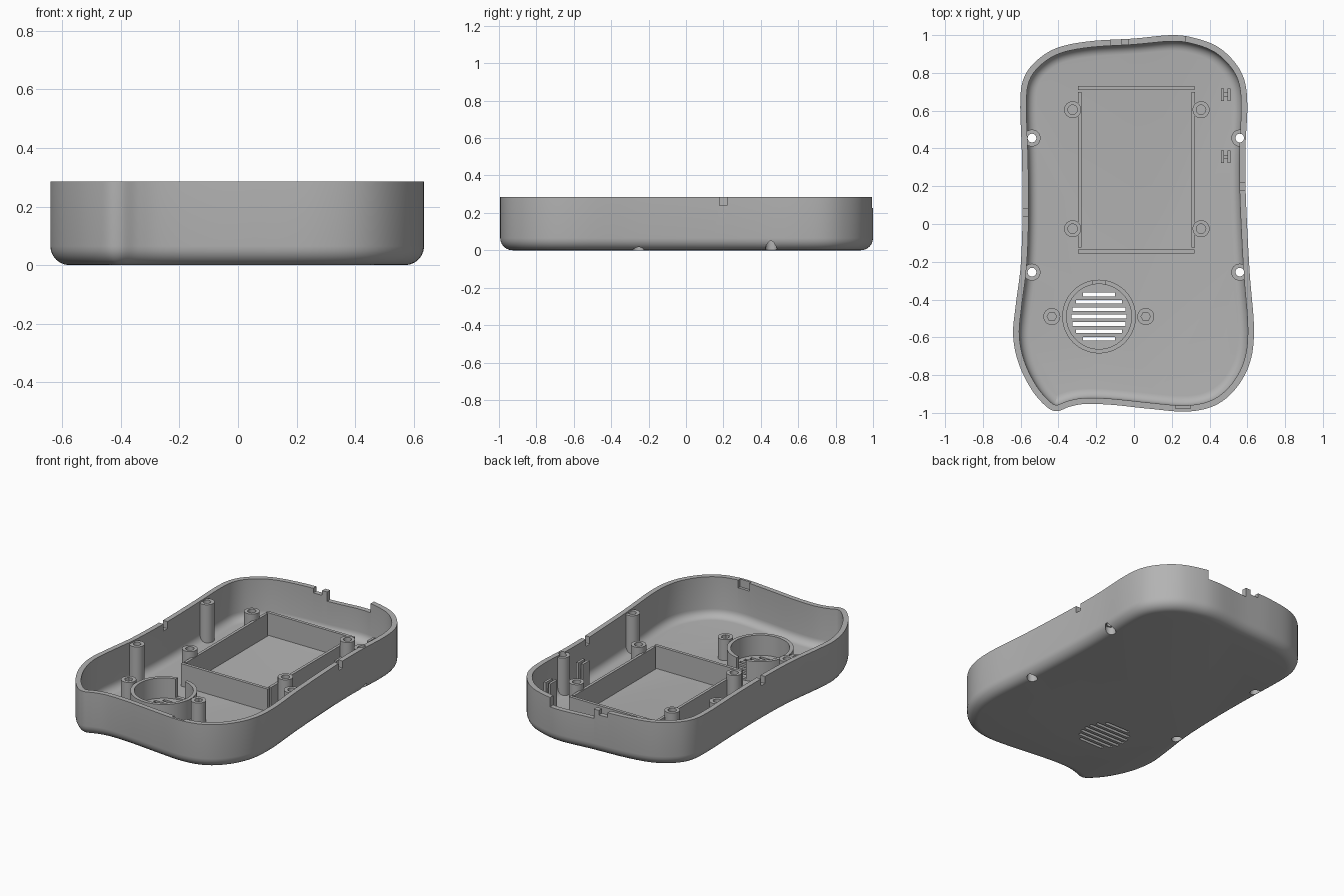
import bpy, bmesh, math
from mathutils import Vector

if "Cube" in bpy.data.objects:
    bpy.data.objects.remove(bpy.data.objects["Cube"])

grey = bpy.data.materials.new("plain_grey")
grey.use_nodes = True
COLOR = (0.45, 0.45, 0.45, 1)
grey.diffuse_color = COLOR
grey.node_tree.nodes["Principled BSDF"].inputs["Base Color"].default_value = COLOR

H, WALL, FLOOR, FILLET = 0.285, 0.032, 0.03, 0.065


def finish(name, bm):
    bmesh.ops.recalc_face_normals(bm, faces=bm.faces)
    me = bpy.data.meshes.new(name)
    bm.to_mesh(me)
    bm.free()
    me.materials.append(grey)
    ob = bpy.data.objects.new(name, me)
    bpy.context.collection.objects.link(ob)
    return ob


def smooth(ob):
    bpy.ops.object.select_all(action='DESELECT')
    ob.select_set(True)
    bpy.context.view_layer.objects.active = ob
    bpy.ops.object.shade_smooth_by_angle(angle=math.radians(35))


def boolean(ob, tool, op='DIFFERENCE'):
    mod = ob.modifiers.new("cut", 'BOOLEAN')
    mod.operation, mod.object, mod.solver = op, tool, 'EXACT'
    bpy.context.view_layer.objects.active = ob
    bpy.ops.object.modifier_apply(modifier=mod.name)


def add_box(bm, x0, x1, y0, y1, z0, z1):
    vs = bmesh.ops.create_cube(bm, size=1)["verts"]
    for v in vs:
        v.co = Vector(((x0 + x1) / 2 + v.co.x * (x1 - x0),
                       (y0 + y1) / 2 + v.co.y * (y1 - y0),
                       (z0 + z1) / 2 + v.co.z * (z1 - z0)))


def skin(bm, rings, closed=False):
    """Join rings of points with quads; cap the ends or close the loop."""
    loops = [[bm.verts.new(p) for p in r] for r in rings]
    n = len(loops[0])
    pairs = list(zip(loops, loops[1:])) + ([(loops[-1], loops[0])] if closed else [])
    for a, b in pairs:
        for i in range(n):
            j = (i + 1) % n
            bm.faces.new((a[i], a[j], b[j], b[i]))
    if not closed:
        bm.faces.new(loops[0])
        bm.faces.new(loops[-1])


def lathe(bm, x, y, profile, closed=False, segs=24, hexed=()):
    """Turn (radius, z) points about a vertical axis; listed indices become hexagons."""
    rings = []
    for k, (r, z) in enumerate(profile):
        ring = []
        for i in range(segs):
            a = 2 * math.pi * i / segs
            f = math.cos(math.pi / 6) / math.cos(a % (math.pi / 3) - math.pi / 6) if k in hexed else 1
            ring.append((x + r * f * math.cos(a), y + r * f * math.sin(a), z))
        rings.append(ring)
    skin(bm, rings, closed)


# Outline of the case, clockwise from the top
ctrl = [(.2, 1), (.32, .985), (.44, .94), (.53, .86), (.585, .76), (.6, .62), (.59, .4),
        (.592, .15), (.612, -.25), (.635, -.55), (.615, -.73), (.54, -.87), (.43, -.96),
        (.28, -.993), (.08, -.978), (-.12, -.957), (-.26, -.953), (-.34, -.967),
        (-.405, -.99), (-.46, -.97), (-.54, -.88), (-.61, -.74), (-.64, -.59),
        (-.625, -.42), (-.6, -.22), (-.59, .05), (-.593, .35), (-.602, .65),
        (-.58, .78), (-.51, .87), (-.4, .935), (-.23, .968), (0, .982)]
STEPS = 7
outline = []
for i in range(len(ctrl)):
    p = [Vector(ctrl[(i + k) % len(ctrl)]) for k in (-1, 0, 1, 2)]
    for s in range(STEPS):
        t = s / STEPS
        outline.append(0.5 * (2 * p[1] + (p[2] - p[0]) * t
                              + (2 * p[0] - 5 * p[1] + 4 * p[2] - p[3]) * t * t
                              + (3 * p[1] - p[0] - 3 * p[2] + p[3]) * t ** 3))


def inset(dist):
    """Shrink the outline in small relaxed steps so tight corners stay clean."""
    pts, n = outline, len(outline)
    steps = max(1, math.ceil(dist / 0.008))
    for _ in range(steps if dist > 0 else 0):
        moved = []
        for i in range(n):
            t = (pts[(i + 1) % n] - pts[i - 1]).normalized()
            moved.append(pts[i] + Vector((t.y, -t.x)) * dist / steps)
        pts = [moved[i] * .7 + (moved[i - 1] + moved[(i + 1) % n]) * .15 for i in range(n)]
    return pts


def level(dist, z):
    return [(p.x, p.y, z) for p in inset(dist)]


def fillet(radius, off, base):
    out = []
    for k in range(7):
        a = math.pi / 2 * k / 6
        out.append(level(off + radius * (1 - math.sin(a)), base + radius * (1 - math.cos(a))))
    return out


# Case shell: outer skin up, rim, inner skin down to the floor
bm = bmesh.new()
skin(bm, fillet(FILLET, 0, 0) + [level(0, H), level(WALL, H)] + fillet(.05, WALL, FLOOR)[::-1])
shell = finish("case_shell", bm)

bm = bmesh.new()
skin(bm, fillet(FILLET, .012, .008) + [level(.012, H)])
hull = finish("post_trim_helper", bm)
hull.hide_render = True

# Openings: screw holes, speaker slots, rim notches
side_posts = [(x, y) for x in (-.54, .56) for y in (.455, -.255)]
speaker = (-.185, -.49)
bm = bmesh.new()
for x, y in side_posts:
    lathe(bm, x, y, [(.031, -.02), (.031, .05), (.023, .051), (.023, .32)])
for k in range(-3, 4):
    y = speaker[1] + k * .039
    half = math.sqrt(.145 ** 2 - (k * .039) ** 2)
    add_box(bm, speaker[0] - half, speaker[0] + half, y - .01, y + .01, -.1, .1)
add_box(bm, .5, .7, .18, .22, .24, .4)
add_box(bm, -.7, -.5, .04, .08, .24, .4)
add_box(bm, -.03, .27, .9, 1.1, .225, .4)
add_box(bm, -.125, -.065, .9, 1.1, .255, .4)
add_box(bm, .22, .3, -.978, -.9, .235, .4)
cutter = finish("opening_cutter", bm)
cutter.hide_render = True
boolean(shell, cutter)
bpy.data.objects.remove(cutter)
smooth(shell)

# Tall screw posts along the side walls
for i, (x, y) in enumerate(side_posts):
    bm = bmesh.new()
    lathe(bm, x, y, [(.045, .012), (.045, .275), (.023, .275), (.023, .05), (.031, .05), (.031, .012)], True)
    post = finish(f"side_screw_post_{i + 1}", bm)
    boolean(post, hull, 'INTERSECT')
    smooth(post)
bpy.data.objects.remove(hull)


def blind_post(name, x, y, top, hexed=()):
    bm = bmesh.new()
    lathe(bm, x, y, [(.045, .02), (.045, top), (.025, top), (.025, .06)], hexed=hexed)
    smooth(finish(name, bm))


# Display mounting posts and speaker mounting posts
for i, (x, y) in enumerate([(x, y) for x in (-.325, .355) for y in (.605, -.025)]):
    blind_post(f"display_post_{i + 1}", x, y, .215)
for i, x in enumerate((-.435, .062)):
    blind_post(f"speaker_post_{i + 1}", x, speaker[1], .165, (2, 3))

# Display frame walls
bm = bmesh.new()
for y in (.72, -.145):
    add_box(bm, -.297, .32, y - .01, y + .01, .02, .175)
for x in (-.288, .313):
    add_box(bm, x - .009, x + .009, -.125, .7, .02, .175)
finish("display_frame", bm)

# Speaker ring with a gap at the back
bm = bmesh.new()
lathe(bm, *speaker, [(.195, .02), (.195, .16), (.172, .16), (.172, .02)], True, 64)
ring = finish("speaker_ring", bm)
bm = bmesh.new()
add_box(bm, speaker[0] - .033, speaker[0] + .033, speaker[1] + .1, speaker[1] + .3, .04, .3)
gap = finish("ring_gap_cutter", bm)
boolean(ring, gap)
bpy.data.objects.remove(gap)
smooth(ring)

# Board clips: two prongs with a lower web between them
for i, y in enumerate((.685, .355)):
    bm = bmesh.new()
    for x in (.468, .502):
        add_box(bm, x - .008, x + .008, y - .033, y + .033, .02, .215)
    add_box(bm, .47, .5, y - .01, y + .01, .02, .17)
    finish(f"board_clip_{i + 1}", bm)
